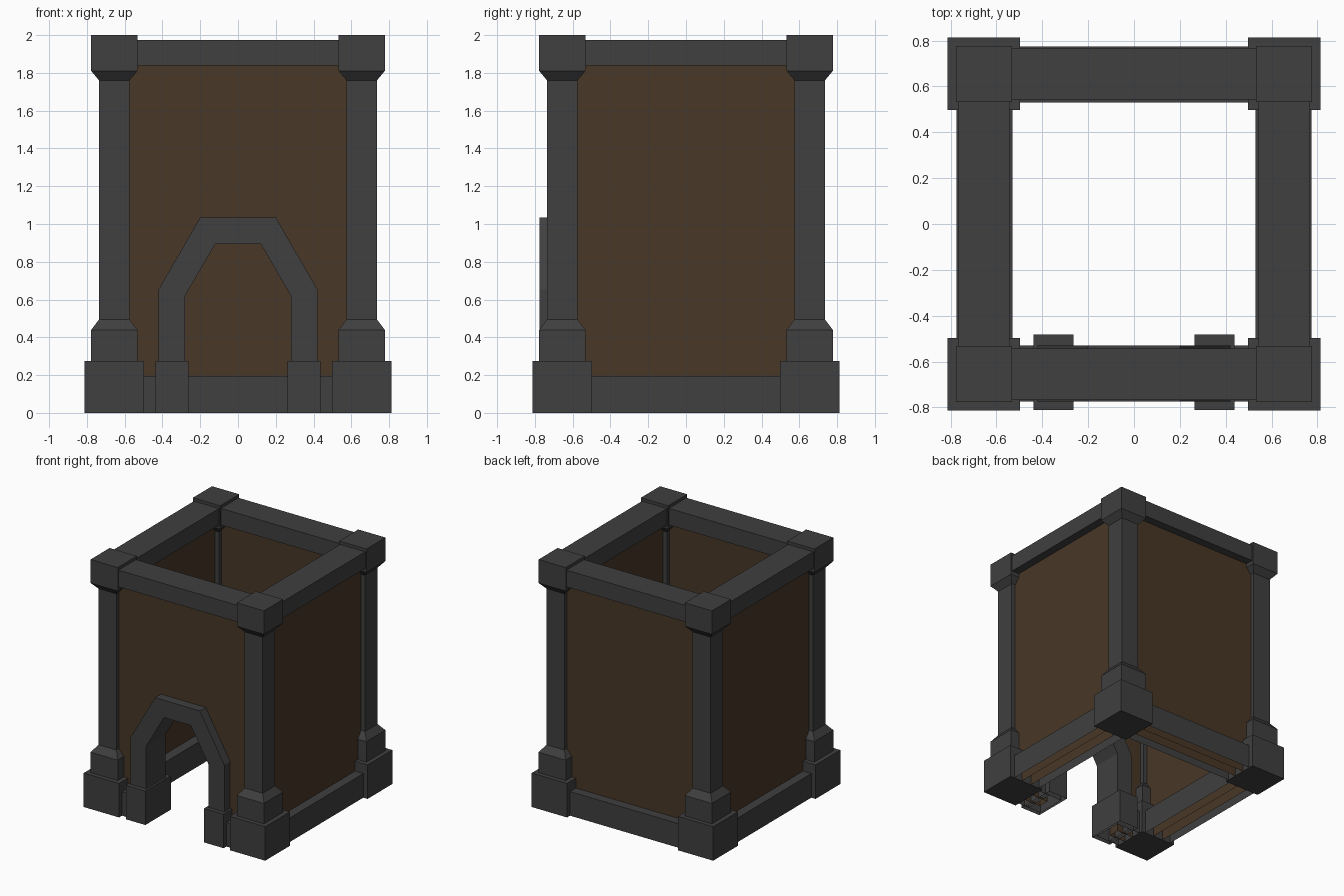
import bpy, bmesh
from math import pi
from mathutils import Matrix

if "Cube" in bpy.data.objects:
    bpy.data.objects.remove(bpy.data.objects["Cube"])


def material(name, rgb):
    m = bpy.data.materials.new(name)
    m.diffuse_color = (*rgb, 1)
    m.use_nodes = True
    m.node_tree.nodes["Principled BSDF"].inputs["Base Color"].default_value = m.diffuse_color
    return m


STONE = material("dark_stone", (0.05, 0.05, 0.05))
WOOD = material("brown_panel", (0.065, 0.038, 0.02))
C = 0.655   # distance of post and wall centre lines from the middle


def finish(name, bm, mat, turn=0, open_bottom=False):
    if open_bottom:
        low = [f for f in bm.faces if all(v.co.z < 1e-4 for v in f.verts)]
        bmesh.ops.delete(bm, geom=low, context='FACES')
    bm.transform(Matrix.Rotation(turn, 4, 'Z'))
    me = bpy.data.meshes.new(name)
    bm.to_mesh(me)
    bm.free()
    me.materials.append(mat)
    ob = bpy.data.objects.new(name, me)
    bpy.context.collection.objects.link(ob)
    return ob


def box(name, x, y, z, mat, turn=0, open_bottom=False):
    bm = bmesh.new()
    bmesh.ops.create_cube(bm, size=1)
    for v in bm.verts:
        v.co = [r[0] if c < 0 else r[1] for c, r in zip(v.co, (x, y, z))]
    return finish(name, bm, mat, turn, open_bottom)


def prism(name, pts, y0, y1, mat):
    """Extrude an x-z outline along y."""
    bm = bmesh.new()
    f = bm.faces.new([bm.verts.new((x, y0, z)) for x, z in pts])
    ext = bmesh.ops.extrude_face_region(bm, geom=[f])["geom"]
    for v in ext:
        if isinstance(v, bmesh.types.BMVert):
            v.co.y = y1
    bmesh.ops.recalc_face_normals(bm, faces=bm.faces)
    return finish(name, bm, mat, 0, True)


def post(name, cx, cy):
    """Square post lofted through (half width, height) steps."""
    steps = [(0.158, 0), (0.158, 0.275), (0.122, 0.275), (0.122, 0.44), (0.08, 0.495),
             (0.08, 1.76), (0.122, 1.81), (0.122, 2.0)]
    bm = bmesh.new()
    rings = [[bm.verts.new((cx + sx * h, cy + sy * h, z))
              for sx, sy in ((-1, -1), (1, -1), (1, 1), (-1, 1))] for h, z in steps]
    bm.faces.new(rings[0][::-1])
    bm.faces.new(rings[-1])
    for a, b in zip(rings, rings[1:]):
        for i in range(4):
            j = (i + 1) % 4
            bm.faces.new((a[i], a[j], b[j], b[i]))
    finish(name, bm, STONE)


# Corner posts
for px, sx in (("left", -1), ("right", 1)):
    for py, sy in (("front", -1), ("back", 1)):
        post(f"{py}_{px}_post", sx * C, sy * C)

# Top beams, and bottom beams with walls on the three closed sides
for i, side in enumerate(("front", "right", "back", "left")):
    t = i * pi / 2
    box(f"{side}_top_beam", (-0.6, 0.6), (-C - 0.112, -C + 0.112), (1.84, 1.975), STONE, t)
    if side != "front":
        box(f"{side}_bottom_beam", (-0.6, 0.6), (-C - 0.12, -C + 0.125), (0, 0.195), STONE, t, True)
        box(f"{side}_wall", (-C, C), (-C - 0.045, -C + 0.045), (0, 1.9), WOOD, t, True)

# Half outlines of the doorway, mirrored to the other side
outer = [(-0.42, 0), (-0.42, 0.655), (-0.2, 1.035)]
inner = [(-0.28, 0), (-0.28, 0.62), (-0.12, 0.895)]
mid = [(-0.35, 0), (-0.35, 0.64), (-0.16, 0.965)]


def whole(half):
    return half + [(-x, z) for x, z in half[::-1]]


# Front wall with door opening, and the arch around it
prism("front_wall", [(-C, 0)] + whole(mid) + [(C, 0), (C, 1.9), (-C, 1.9)],
      -C - 0.045, -C + 0.045, WOOD)
prism("door_arch", whole(outer) + whole(inner)[::-1], -C - 0.12, -C + 0.125, STONE)

# Arch feet and the short front beams beside them
for px, s in (("left", -1), ("right", 1)):
    box(f"{px}_arch_foot", sorted((s * 0.263, s * 0.438)), (-0.81, -0.482), (0, 0.275), STONE, 0, True)
    box(f"{px}_front_bottom_beam", sorted((s * 0.4, s * 0.6)), (-C - 0.12, -C + 0.125),
        (0, 0.195), STONE, 0, True)
